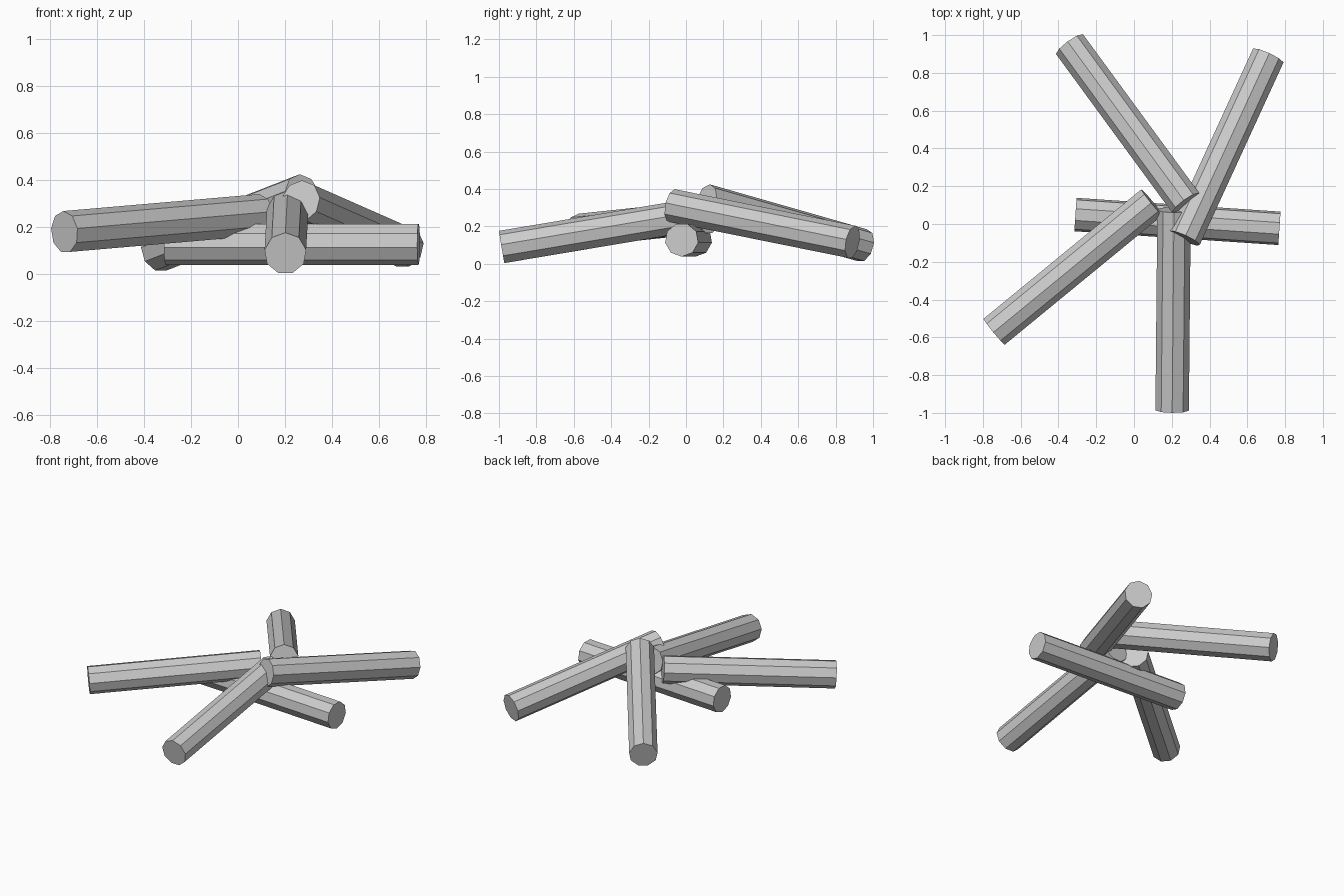
import bpy
from math import radians
from mathutils import Vector, Matrix

if "Cube" in bpy.data.objects:
    bpy.data.objects.remove(bpy.data.objects["Cube"])

SIDES, RADIUS = 9, 0.09


def log(name, start, end, roll=0):
    """Straight faceted log between two end-centre points."""
    a, b = Vector(start), Vector(end)
    bpy.ops.mesh.primitive_cylinder_add(vertices=SIDES, radius=RADIUS, depth=(b - a).length)
    ob = bpy.context.object
    ob.name = name
    turn = (b - a).to_track_quat('Z', 'Y').to_matrix().to_4x4()
    ob.matrix_world = Matrix.Translation((a + b) / 2) @ turn @ Matrix.Rotation(radians(roll), 4, 'Z')


# Log lying flat on the bottom
log("base_log", (-0.31, 0.05, 0.128), (0.77, -0.023, 0.128), 20)

# Logs leaning in towards the middle
log("front_log", (0.202, -0.985, 0.087), (0.212, 0.075, 0.265))
log("left_log", (-0.74, -0.57, 0.178), (0.095, 0.115, 0.25))
log("back_left_log", (-0.34, 0.95, 0.097), (0.275, 0.11, 0.337))
log("back_right_log", (0.71, 0.89, 0.115), (0.267, -0.075, 0.31))
